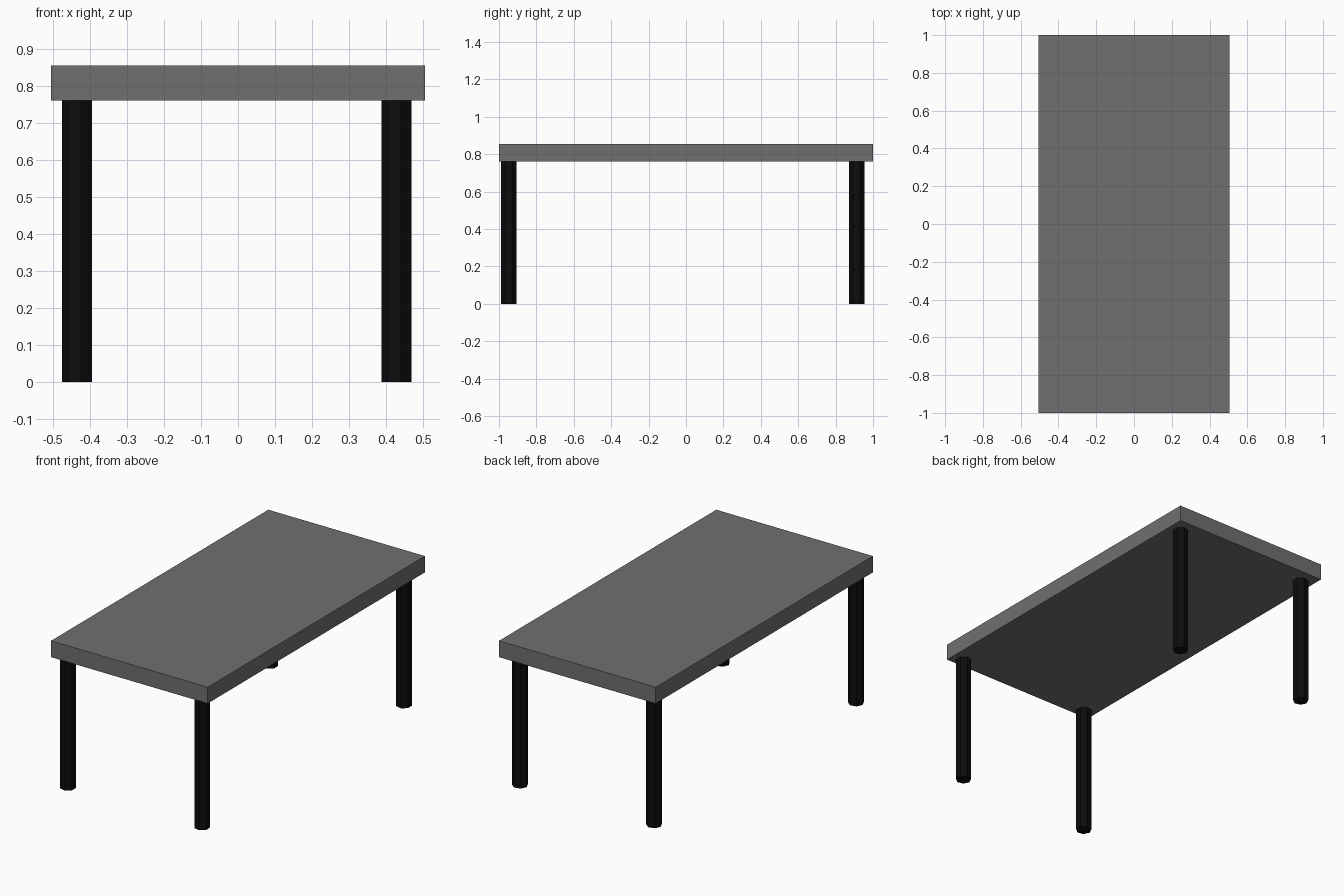
import bpy
from math import pi

if "Cube" in bpy.data.objects:
    bpy.data.objects.remove(bpy.data.objects["Cube"])


def material(name, value):
    mat = bpy.data.materials.new(name)
    mat.diffuse_color = (value, value, value, 1)
    mat.use_nodes = True
    mat.node_tree.nodes["Principled BSDF"].inputs["Base Color"].default_value = mat.diffuse_color
    return mat


grey = material("dark_grey", 0.16)
black = material("black", 0.004)

TOP_Z0, TOP_Z1 = 0.76, 0.855
LEG_R = 0.0426

# Table top slab
bpy.ops.mesh.primitive_cube_add(size=1, location=(0, 0, (TOP_Z0 + TOP_Z1) / 2))
top = bpy.context.object
top.name = "table_top"
top.scale = (1.01, 2.0, TOP_Z1 - TOP_Z0)
top.data.materials.append(grey)

# Four seven-sided legs, one corner of each pointing to -x
for end, y in (("front", -0.947), ("back", 0.912)):
    for side, x in (("left", -0.433), ("right", 0.431)):
        bpy.ops.mesh.primitive_cylinder_add(
            vertices=7, radius=LEG_R, depth=TOP_Z0,
            location=(x, y, TOP_Z0 / 2), rotation=(0, 0, pi / 2))
        leg = bpy.context.object
        leg.name = f"{end}_{side}_leg"
        leg.data.materials.append(black)
